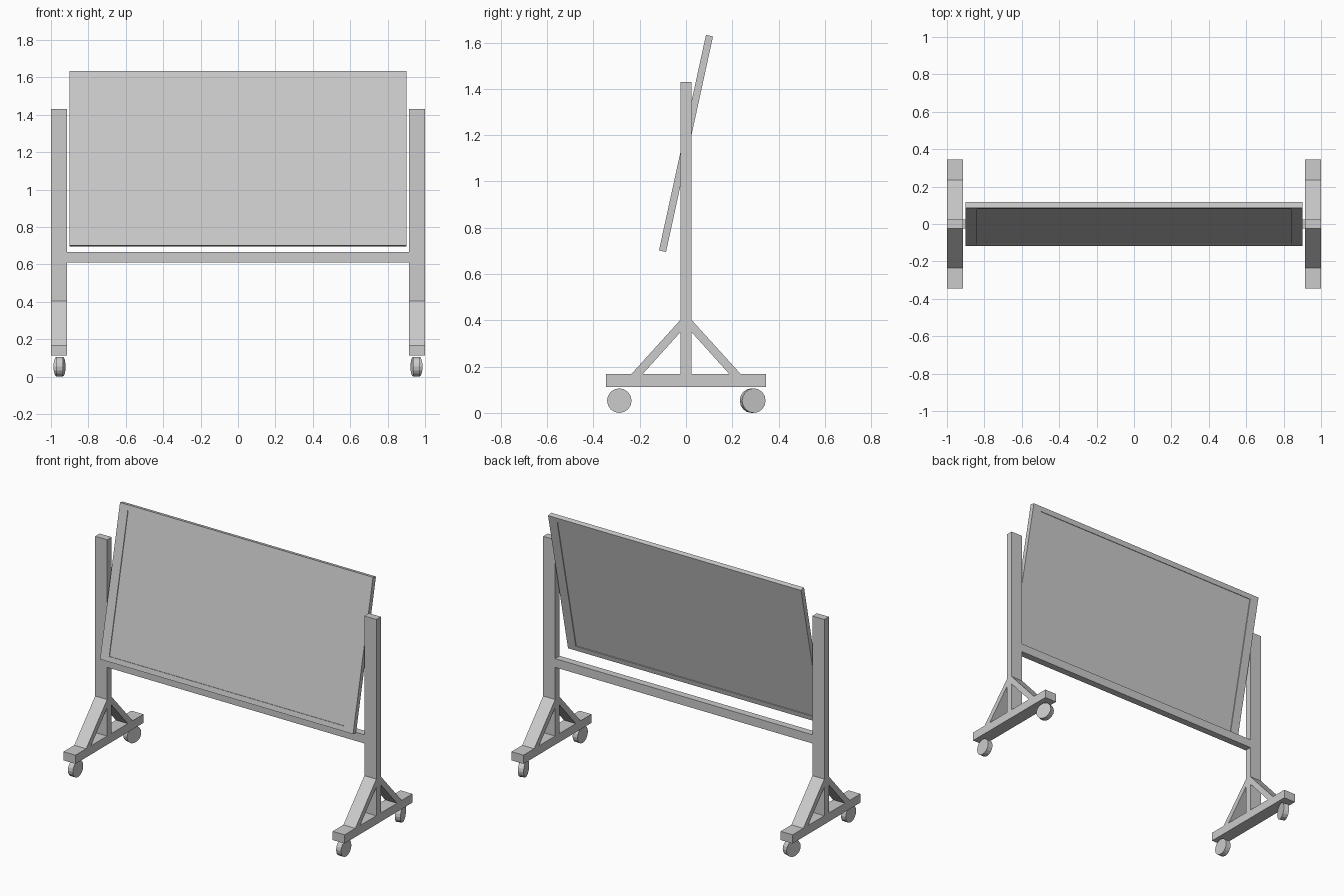
import bpy, bmesh
from math import radians
from mathutils import Matrix

if "Cube" in bpy.data.objects:
    bpy.data.objects.remove(bpy.data.objects["Cube"])


def make(name, bm):
    bmesh.ops.recalc_face_normals(bm, faces=bm.faces)
    me = bpy.data.meshes.new(name)
    bm.to_mesh(me)
    bm.free()
    ob = bpy.data.objects.new(name, me)
    bpy.context.collection.objects.link(ob)
    return ob


def box(name, size, loc):
    bm = bmesh.new()
    m = Matrix.Translation(loc) @ Matrix.Diagonal((*size, 1))
    bmesh.ops.create_cube(bm, size=1, matrix=m)
    return make(name, bm)


def prism(name, yz, x0, x1):
    bm = bmesh.new()
    f = bm.faces.new([bm.verts.new((x0, y, z)) for y, z in yz])
    r = bmesh.ops.extrude_face_region(bm, geom=[f], use_keep_orig=True)
    vs = [g for g in r["geom"] if isinstance(g, bmesh.types.BMVert)]
    bmesh.ops.translate(bm, vec=(x1 - x0, 0, 0), verts=vs)
    return make(name, bm)


def wheel(name, x, y, swivel):
    bm = bmesh.new()
    m = (Matrix.Translation((x, y, 0.053)) @ Matrix.Rotation(radians(swivel), 4, 'Z')
         @ Matrix.Rotation(radians(90), 4, 'Y'))
    bmesh.ops.create_cone(bm, cap_ends=True, segments=16, radius1=0.053,
                          radius2=0.053, depth=0.035, matrix=m)
    return make(name, bm)


# Two end stands: foot, post, diagonal braces and casters
for side, s in (("left", -1), ("right", 1)):
    x = s * 0.9575
    box(f"foot_{side}", (0.085, 0.69, 0.056), (x, 0, 0.14))
    box(f"post_{side}", (0.085, 0.046, 1.262), (x, 0, 0.799))
    for end, e in (("front", -1), ("back", 1)):
        yz = [(e * 0.023, 0.403), (e * 0.236, 0.168), (e * 0.187, 0.168), (e * 0.023, 0.35)]
        prism(f"brace_{end}_{side}", yz, x - 0.0425, x + 0.0425)
        wheel(f"caster_{end}_{side}", s * 0.954, e * 0.288, s * 17 if e > 0 else 0)

# Rail joining the posts
box("cross_rail", (1.83, 0.046, 0.056), (0, 0, 0.638))

# Tilted board with a shallow recess on both faces
bm = bmesh.new()
bmesh.ops.create_cube(bm, size=1, matrix=Matrix.Diagonal((1.8, 0.031, 0.953, 1)))
bm.normal_update()
for f in [f for f in bm.faces if abs(f.normal.y) > 0.9]:
    n = f.normal.copy()
    inner = bmesh.ops.extrude_discrete_faces(bm, faces=[f])["faces"][0]
    for v in inner.verts:
        v.co.x *= 0.933
        v.co.z *= 0.933
    pocket = bmesh.ops.extrude_discrete_faces(bm, faces=[inner])["faces"][0]
    bmesh.ops.translate(bm, vec=n * -0.005, verts=pocket.verts)
board = make("board", bm)
board.location = (0, 0, 1.164)
board.rotation_euler.x = radians(-12.3)
